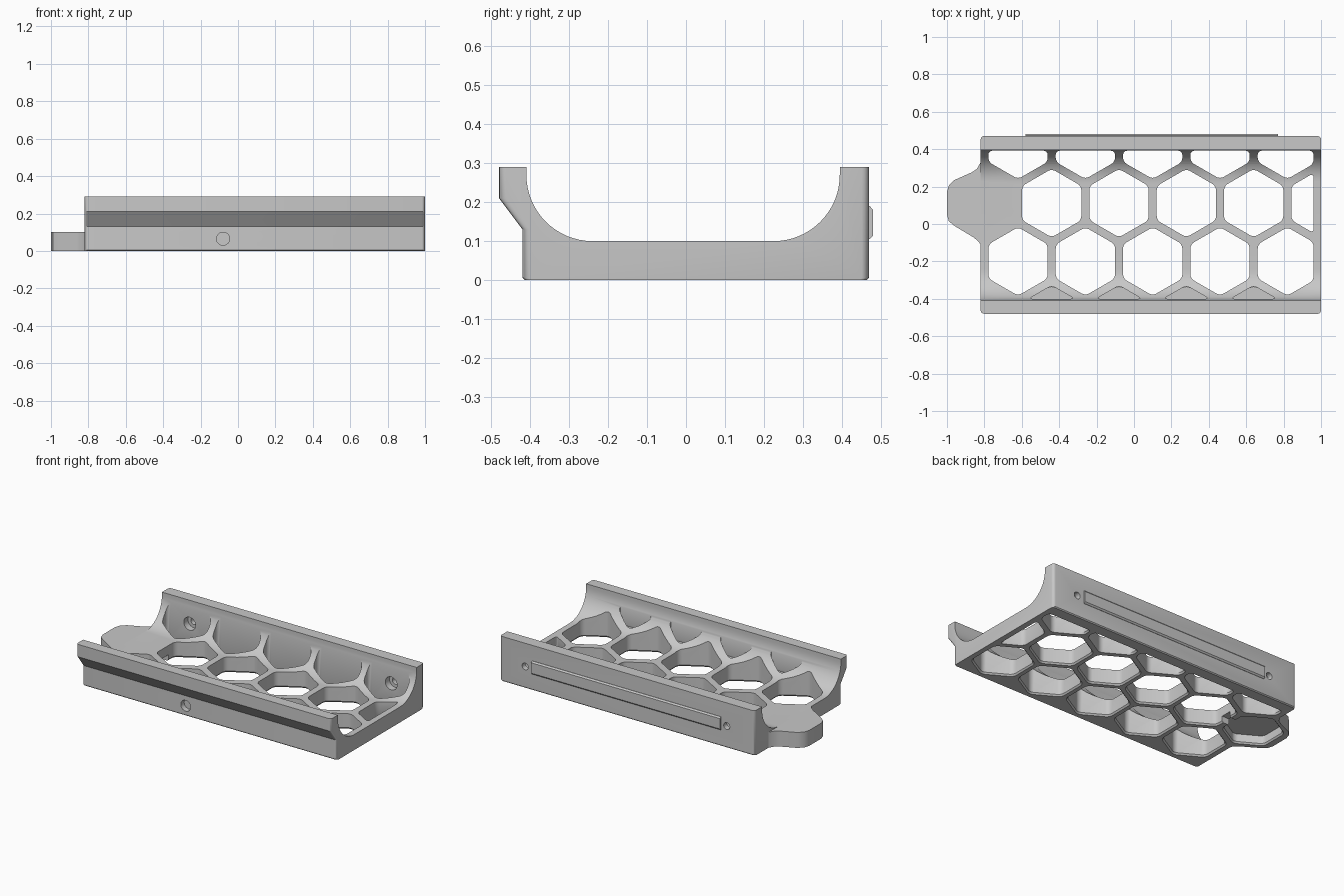
import bpy, bmesh, math
from mathutils import Matrix, Vector

cube = bpy.data.objects.get("Cube")
if cube:
    bpy.data.objects.remove(cube)

PITCH, HEX_R = 0.36, 0.183
ROW = PITCH * math.sqrt(3) / 2

grey = bpy.data.materials.new("plain grey")
grey.use_nodes = True
colour = (0.58, 0.58, 0.58, 1)
grey.diffuse_color = colour
grey.node_tree.nodes["Principled BSDF"].inputs["Base Color"].default_value = colour


def make_object(name, bm):
    bmesh.ops.recalc_face_normals(bm, faces=bm.faces)
    if bm.calc_volume(signed=True) < 0:
        bmesh.ops.reverse_faces(bm, faces=bm.faces)
    mesh = bpy.data.meshes.new(name)
    bm.to_mesh(mesh)
    bm.free()
    mesh.materials.append(grey)
    obj = bpy.data.objects.new(name, mesh)
    bpy.context.collection.objects.link(obj)
    return obj


def loft(bm, sections):
    """Closed solid through a list of matching point loops."""
    loops = [[bm.verts.new(p) for p in section] for section in sections]
    count = len(loops[0])
    for low, high in zip(loops, loops[1:]):
        for i in range(count):
            j = (i + 1) % count
            bm.faces.new((low[i], low[j], high[j], high[i]))
    bm.faces.new(loops[0][::-1])
    bm.faces.new(loops[-1])


def add_hex(target, x, y, z0, z1, radius=HEX_R):
    """Rounded, pointy-topped hexagonal cutter, clipped to the inside of the tray."""
    bm = bmesh.new()
    corners = [(x + radius * math.sin(k * math.pi / 3), y + radius * math.cos(k * math.pi / 3), 0)
               for k in range(6)]
    bm.faces.new([bm.verts.new(p) for p in corners])
    for co, no in (((0.96, 0, 0), (1, 0, 0)), ((0, 0.392, 0), (0, 1, 0)), ((0, -0.4, 0), (0, -1, 0))):
        bmesh.ops.bisect_plane(bm, geom=bm.verts[:] + bm.edges[:] + bm.faces[:],
                               plane_co=co, plane_no=no, clear_outer=True)
    bmesh.ops.bevel(bm, geom=bm.verts[:], offset=0.022, segments=4, profile=0.5,
                    affect='VERTICES', clamp_overlap=True)
    bm.faces.ensure_lookup_table()
    ring = [v.co.copy() for v in bm.faces[0].verts]
    bm.free()
    # Slight widening at the lower rim
    mid = sum(ring, Vector()) / len(ring)
    loft(target, [[mid + (p - mid) * s + Vector((0, 0, z)) for p in ring]
                  for z, s in ((z0, 1.06), (z0 + 0.012, 1.0), (z1, 1.0))])


def add_bore(target, x, z, radius, y0, y1):
    mat = Matrix.Translation((x, (y0 + y1) / 2, z)) @ Matrix.Rotation(math.pi / 2, 4, 'X')
    bmesh.ops.create_cone(target, cap_ends=True, segments=32, radius1=radius, radius2=radius,
                          depth=y1 - y0, matrix=mat)


# Tray body: side profile with two curved inner corners
R, CZ = 0.17, 0.27
profile = [(-0.414, 0), (0.464, 0), (0.47, 0.006), (0.47, 0.29), (0.395, 0.29)]
for cy, start in ((0.225, 0), (-0.24, 90)):
    for i in range(17):
        a = math.radians(start + 90 * i / 16)
        profile.append((cy + R * math.cos(a), CZ - R * math.sin(a)))
profile += [(-0.41, 0.29), (-0.48, 0.29), (-0.48, 0.21), (-0.42, 0.13), (-0.42, 0.006)]


def body_section(x, inset):
    """Profile at x with its outer sides pulled in, to round the end corners."""
    shifted = []
    for y, z in profile:
        shift = inset if y < -0.412 else -inset if y > 0.46 else 0
        shifted.append((x, y + shift, z))
    return shifted


CORNER = 0.018
steps = [(CORNER * (1 - math.sin(a)), CORNER * (1 - math.cos(a)))
         for a in (math.radians(90 - 22.5 * k) for k in range(5))]
sections = [body_section(-0.82 + dx, inset) for inset, dx in steps[::-1]]
sections = [body_section(-0.82 + CORNER - CORNER * math.cos(math.radians(t)),
                         CORNER - CORNER * math.sin(math.radians(t))) for t in (0, 22.5, 45, 67.5, 90)]
sections += [body_section(1 - CORNER + CORNER * math.cos(math.radians(t)),
                          CORNER - CORNER * math.sin(math.radians(t))) for t in (90, 67.5, 45, 22.5, 0)]
bm = bmesh.new()
loft(bm, sections)
body = make_object("tray_body", bm)

# End tab
tab_outline = [(-0.82, 0.33), (-0.84, 0.295), (-0.87, 0.275), (-0.96, 0.235), (-0.99, 0.205), (-1, 0.17),
               (-1, 0.05), (-0.99, 0.015), (-0.96, -0.01), (-0.86, -0.07), (-0.835, -0.09), (-0.82, -0.11)]
bm = bmesh.new()
loft(bm, [[(x, y, z) for x, y in tab_outline] for z in (0, 0.1)])
tab = make_object("end_tab", bm)

# Honeycomb openings, front wall pockets and the hollow under the tab
hexes = bmesh.new()
for i in range(5):
    x = -0.62 + i * PITCH
    add_hex(hexes, x, -0.2, -0.002, 0.4)
    add_hex(hexes, x, -0.2 + 2 * ROW, -0.002, 0.4)
    add_hex(hexes, x + PITCH / 2, -0.2 + ROW, -0.002, 0.4)
    if i < 4:
        add_hex(hexes, x + PITCH / 2, -0.2 - ROW, 0.1, 0.4)
add_hex(hexes, -0.8, -0.2 + ROW, -0.002, 0.06, radius=0.175)

# Screw counterbores, front blind hole and the notch under the tab rib
wide = bmesh.new()
for x in (-0.62, 0.82):
    add_bore(wide, x, 0.14, 0.042, 0.34, 0.435)
add_bore(wide, -0.08, 0.065, 0.035, -0.5, -0.385)
bmesh.ops.create_cube(wide, size=1, matrix=Matrix.Translation((-0.62, 0.11, 0.015)) @
                      Matrix.Diagonal((0.1, 0.07, 0.05, 1)))

# Screw through holes
narrow = bmesh.new()
for x in (-0.62, 0.82):
    add_bore(narrow, x, 0.14, 0.022, 0.36, 0.5)

cutters = [make_object(n, b) for n, b in
           (("honeycomb_cutter", hexes), ("counterbore_cutter", wide), ("screw_cutter", narrow))]
for obj, tools in ((body, cutters), (tab, cutters[:1])):
    bpy.context.view_layer.objects.active = obj
    for tool in tools:
        tool.hide_render = True
        mod = obj.modifiers.new(tool.name, 'BOOLEAN')
        mod.operation = 'DIFFERENCE'
        mod.solver = 'EXACT'
        mod.object = tool
        bpy.ops.object.modifier_apply(modifier=mod.name)
for tool in cutters:
    bpy.data.objects.remove(tool)

# Raised rail on the back wall
rail_profile = [(0.465, 0.105), (0.472, 0.105), (0.48, 0.114), (0.48, 0.181), (0.472, 0.19), (0.465, 0.19)]
bm = bmesh.new()
loft(bm, [[(x, y, z) for y, z in rail_profile] for x in (-0.58, 0.77)])
rail = make_object("back_rail", bm)

bpy.ops.object.select_all(action='DESELECT')
for obj in (body, tab, rail):
    obj.select_set(True)
bpy.context.view_layer.objects.active = body
bpy.ops.object.shade_smooth_by_angle(angle=math.radians(30))
